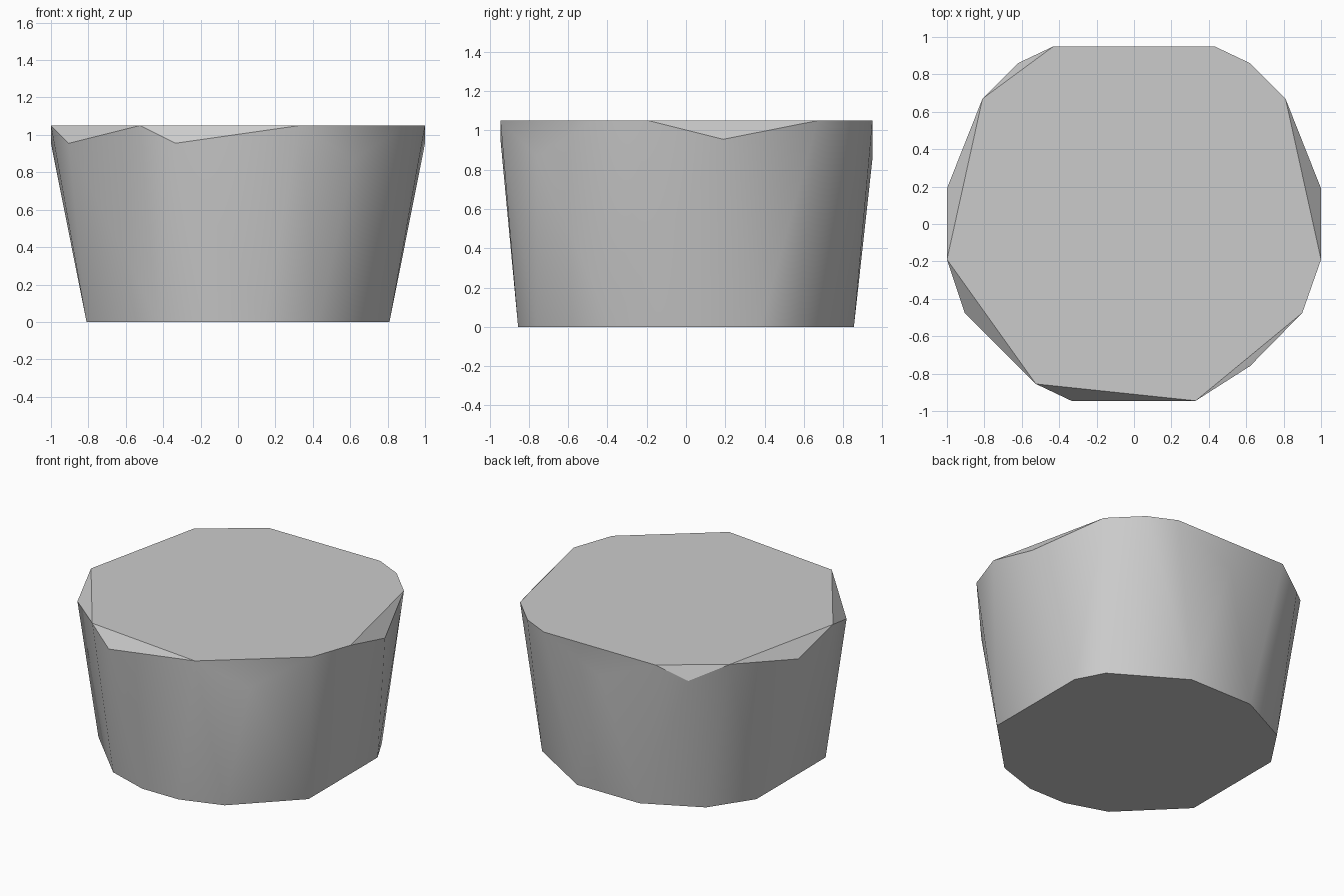
import bpy, bmesh, math

cube = bpy.data.objects.get("Cube")
if cube:
    bpy.data.objects.remove(cube, do_unlink=True)

HEIGHT = 1.05

# Outline of the flat top
top_rim = [(1, -.19), (.81, .67), (.62, .86), (.43, .95), (-.43, .95),
           (-.81, .67), (-1, -.19), (-.525, -.855), (.33, -.945), (.9, -.475)]

# Worn corners sitting a little below the top
worn_corners = [(1, .19, .955), (-1, .19, .955), (-.905, -.475, .955),
                (-.335, -.945, .955), (-.62, .86, .955),
                (.62, -.76, .87), (0, .95, .86)]

# Narrower base outline
base_rim = [(.14, -.855), (.43, -.76), (.81, -.38), (.81, .38), (.71, .57),
            (.24, .855), (-.24, .855), (-.62, .665), (-.81, .38),
            (-.81, -.38), (-.43, -.76), (-.14, -.855)]

# Wrap the outlines into one tapered rock block
bm = bmesh.new()
for x, y in top_rim:
    bm.verts.new((x, y, HEIGHT))
for x, y in base_rim:
    bm.verts.new((x, y, 0))
for point in worn_corners:
    bm.verts.new(point)
bmesh.ops.convex_hull(bm, input=bm.verts[:])
bmesh.ops.dissolve_limit(bm, angle_limit=math.radians(0.5),
                         verts=bm.verts[:], edges=bm.edges[:])
bmesh.ops.recalc_face_normals(bm, faces=bm.faces[:])

mesh = bpy.data.meshes.new("tapered_block")
bm.to_mesh(mesh)
bm.free()
block = bpy.data.objects.new("tapered_block", mesh)
bpy.context.collection.objects.link(block)

# Plain grey surface
grey = bpy.data.materials.new("plain_grey")
grey.use_nodes = True
colour = (.6, .6, .6, 1)
grey.diffuse_color = colour
grey.node_tree.nodes["Principled BSDF"].inputs["Base Color"].default_value = colour
mesh.materials.append(grey)

# Soft sides with crisp top and base edges
bpy.ops.object.select_all(action="DESELECT")
block.select_set(True)
bpy.context.view_layer.objects.active = block
bpy.ops.object.shade_smooth_by_angle(angle=math.radians(30))
